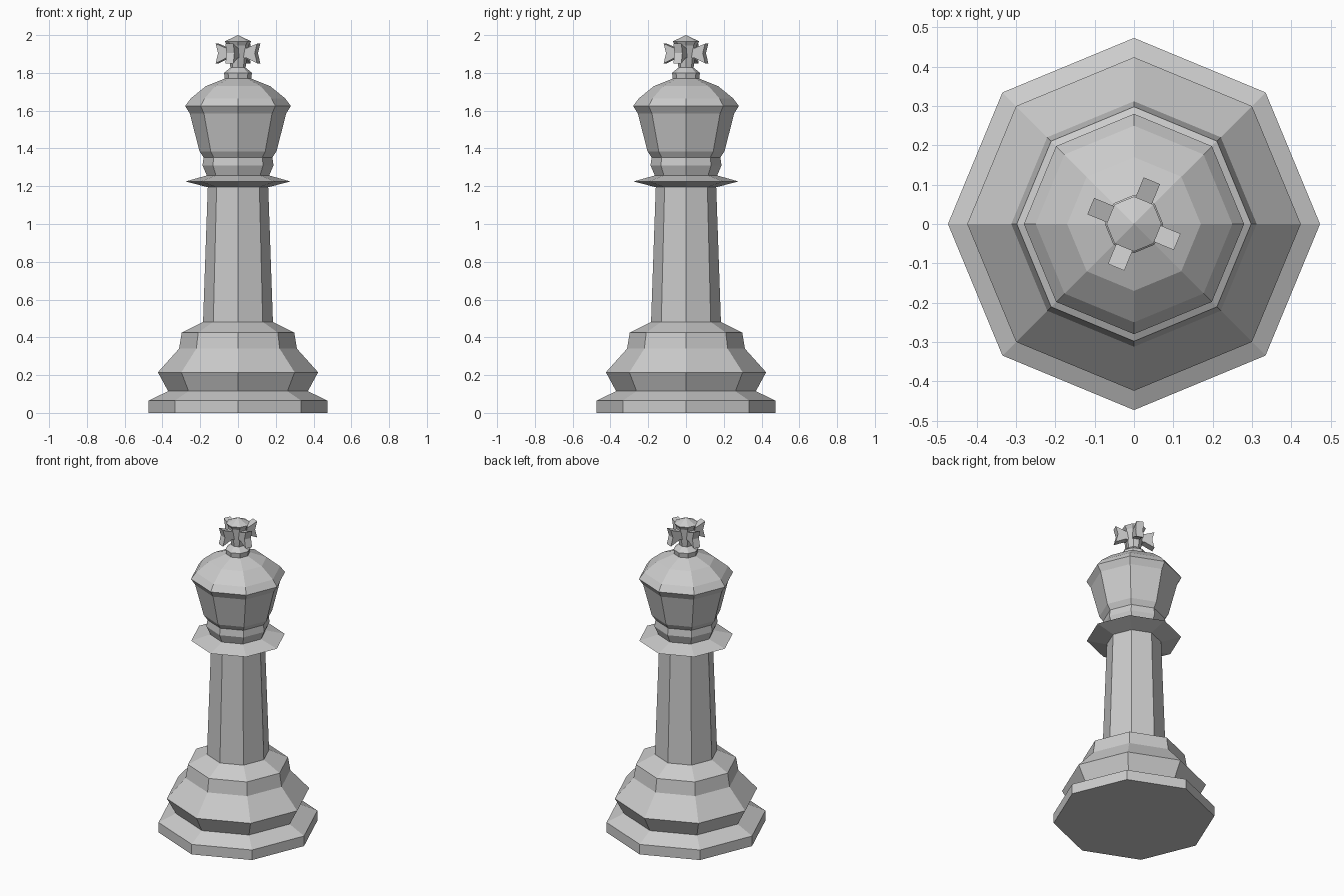
import bpy, bmesh
from math import sin, cos, pi

if "Cube" in bpy.data.objects:
    bpy.data.objects.remove(bpy.data.objects["Cube"])

SIDES = 8


def finish(name, bm):
    bmesh.ops.recalc_face_normals(bm, faces=bm.faces)
    mesh = bpy.data.meshes.new(name)
    bm.to_mesh(mesh)
    bm.free()
    obj = bpy.data.objects.new(name, mesh)
    bpy.context.collection.objects.link(obj)
    return obj


def turned(name, profile):
    """Eight-sided turning from (radius, height) points; radius 0 makes a tip."""
    bm = bmesh.new()
    rings = []
    for r, z in profile:
        if r == 0:
            rings.append([bm.verts.new((0, 0, z))] * SIDES)
        else:
            rings.append([bm.verts.new((r * cos(2 * pi * i / SIDES),
                                        r * sin(2 * pi * i / SIDES), z))
                          for i in range(SIDES)])
    for low, high in zip(rings, rings[1:]):
        for i in range(SIDES):
            j = (i + 1) % SIDES
            corners = dict.fromkeys((low[i], low[j], high[j], high[i]))
            bm.faces.new(list(corners))
    # close both ends
    if profile[0][0]:
        bm.faces.new(rings[0])
    if profile[-1][0]:
        bm.faces.new(rings[-1])
    return finish(name, bm)


# stepped foot
turned("base", [(.473, 0), (.473, .065), (.37, .115), (.424, .215),
                (.312, .34), (.298, .425), (.185, .482)])

# tapering shaft
turned("column", [(.185, .482), (.16, 1.195)])

# thin flared disc and neck band
turned("collar", [(.16, 1.195), (.278, 1.225), (.165, 1.257),
                  (.188, 1.31), (.182, 1.353)])

# head with domed top
turned("crown", [(.182, 1.353), (.204, 1.385), (.255, 1.585), (.28, 1.625),
                 (.25, 1.665), (.17, 1.73), (.07, 1.77)])

# knob, stem and pointed cap
turned("finial", [(.07, 1.77), (.074, 1.8), (.04, 1.828), (.045, 1.86),
                  (.057, 1.945), (.07, 1.967), (0, 2)])

# four flared cross arms, growing from alternate faces of the stem
ARM = [(.03, 1.878), (.06, 1.878), (.119, 1.85), (.105, 1.904),
       (.119, 1.955), (.06, 1.932), (.03, 1.932)]
for k in range(4):
    a = -pi / 8 + k * pi / 2
    bm = bmesh.new()
    sides = []
    for t in (-.0225, .0225):
        sides.append([bm.verts.new((r * cos(a) - t * sin(a),
                                    r * sin(a) + t * cos(a), z))
                      for r, z in ARM])
        bm.faces.new(sides[-1])
    n = len(ARM)
    for i in range(n):
        j = (i + 1) % n
        bm.faces.new((sides[0][i], sides[0][j], sides[1][j], sides[1][i]))
    finish(f"cross_arm_{k + 1}", bm)
